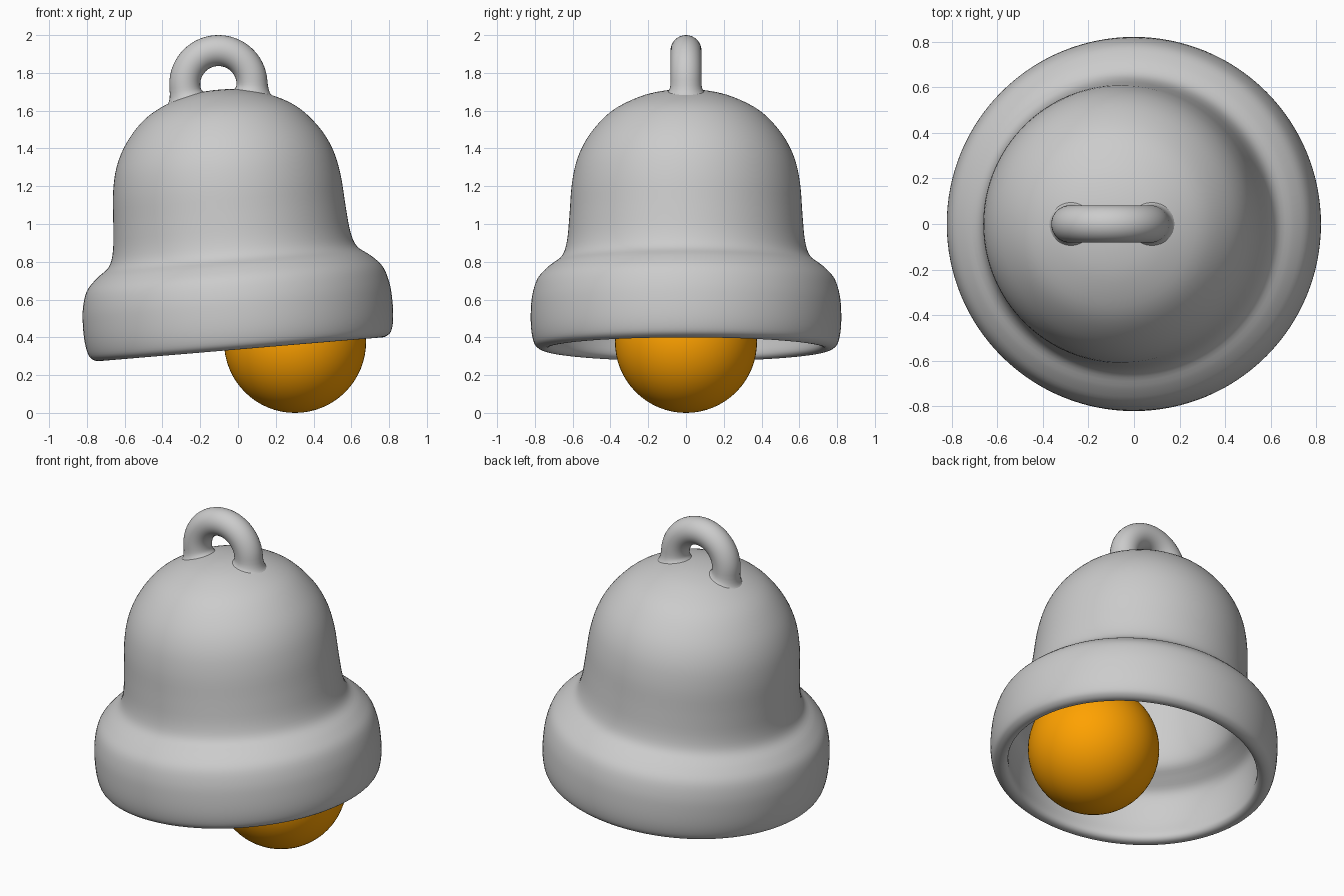
import bpy, bmesh
from math import sin, cos, pi, radians
from mathutils import Matrix, Vector

if "Cube" in bpy.data.objects:
    bpy.data.objects.remove(bpy.data.objects["Cube"])

# the whole bell leans towards -x around its mouth centre
TILT = Matrix.Translation((0.014, 0, 0.338)) @ Matrix.Rotation(radians(-4.8), 4, 'Y')


def add_object(name, bm):
    bmesh.ops.recalc_face_normals(bm, faces=bm.faces)
    for f in bm.faces:
        f.smooth = True
    mesh = bpy.data.meshes.new(name)
    bm.to_mesh(mesh)
    bm.free()
    ob = bpy.data.objects.new(name, mesh)
    bpy.context.collection.objects.link(ob)
    return ob


def smooth_path(points, steps):
    """Catmull-Rom through (radius, height); both ends meet the axis flat."""
    p = [Vector(q) for q in points]
    p = [Vector((-p[1].x, p[1].y))] + p + [Vector((-p[-2].x, p[-2].y))]
    out = []
    for a, b, c, d in zip(p, p[1:], p[2:], p[3:]):
        for i in range(steps):
            t = i / steps
            out.append(0.5 * (2 * b + (c - a) * t + (2 * a - 5 * b + 4 * c - d) * t * t
                              + (3 * b - a - 3 * c + d) * t ** 3))
    return out + [p[-2]]


def lathe(name, profile, segments=128):
    bm = bmesh.new()
    vs = [bm.verts.new((q.x, 0, q.y)) for q in profile]
    es = [bm.edges.new(pair) for pair in zip(vs, vs[1:])]
    bmesh.ops.spin(bm, geom=vs + es, cent=(0, 0, 0), axis=(0, 0, 1),
                   angle=2 * pi, steps=segments)
    bmesh.ops.remove_doubles(bm, verts=bm.verts, dist=1e-5)
    return add_object(name, bm)


def tube(name, path, segments=32):
    """Sweep circles along (x, z, radius) points lying in the xz plane."""
    bm = bmesh.new()
    rings = []
    for i, (x, z, r) in enumerate(path):
        a, b = path[max(i - 1, 0)], path[min(i + 1, len(path) - 1)]
        d = Vector((b[0] - a[0], 0, b[1] - a[1])).normalized()
        n = Vector((d.z, 0, -d.x))
        rings.append([bm.verts.new(Vector((x, 0, z)) + r * (
            n * cos(2 * pi * k / segments) + Vector((0, 1, 0)) * sin(2 * pi * k / segments)))
            for k in range(segments)])
    for a, b in zip(rings, rings[1:]):
        for k in range(segments):
            m = (k + 1) % segments
            bm.faces.new((a[k], a[m], b[m], b[k]))
    return add_object(name, bm)


# hollow bell: outer skin from crown to lip, then back up inside
outer = [(0, 1.378), (0.13, 1.368), (0.26, 1.333), (0.40, 1.258), (0.507, 1.143),
         (0.572, 1.02), (0.604, 0.88), (0.617, 0.71), (0.631, 0.57), (0.660, 0.49),
         (0.727, 0.437), (0.786, 0.373), (0.814, 0.285), (0.822, 0.19), (0.819, 0.10),
         (0.805, 0.035), (0.782, 0.008), (0.752, -0.001)]
inner = [(0.725, 0.009), (0.714, 0.04), (0.722, 0.12), (0.718, 0.225), (0.695, 0.305),
         (0.63, 0.36), (0.565, 0.415), (0.532, 0.52), (0.515, 0.69), (0.503, 0.86),
         (0.475, 0.99), (0.40, 1.115), (0.26, 1.225), (0.13, 1.268), (0, 1.278)]
bell = lathe("bell_body", smooth_path(outer + inner, 4))
bell.matrix_world = TILT

# hanging loop: half ring on two short legs with flared feet
R, r, c = 0.178, 0.082, 1.407
leg = [(1.352, 0.102), (1.358, 0.095), (1.365, 0.090), (1.376, 0.085), (1.39, 0.0825)]
arch = [(-R * cos(pi * i / 32), c + R * sin(pi * i / 32), r) for i in range(33)]
path = [(-R, z, w) for z, w in leg] + arch + [(R, z, w) for z, w in reversed(leg)]
loop = tube("hanging_loop", path)
# drape the feet over the curved crown
for v in loop.data.vertices:
    w = min(1, max(0, (1.41 - v.co.z) / 0.045))
    v.co.z += w * 0.66 * (R * R - v.co.x ** 2 - v.co.y ** 2)
loop.matrix_world = TILT

# clapper ball swung to one side
bm = bmesh.new()
bmesh.ops.create_uvsphere(bm, u_segments=64, v_segments=32, radius=0.376)
ball = add_object("clapper_ball", bm)
ball.location = (0.302, 0, 0.376)
orange = bpy.data.materials.new("orange")
orange.diffuse_color = (1.0, 0.36, 0.0, 1)
orange.use_nodes = True
orange.node_tree.nodes["Principled BSDF"].inputs["Base Color"].default_value = orange.diffuse_color
ball.data.materials.append(orange)
